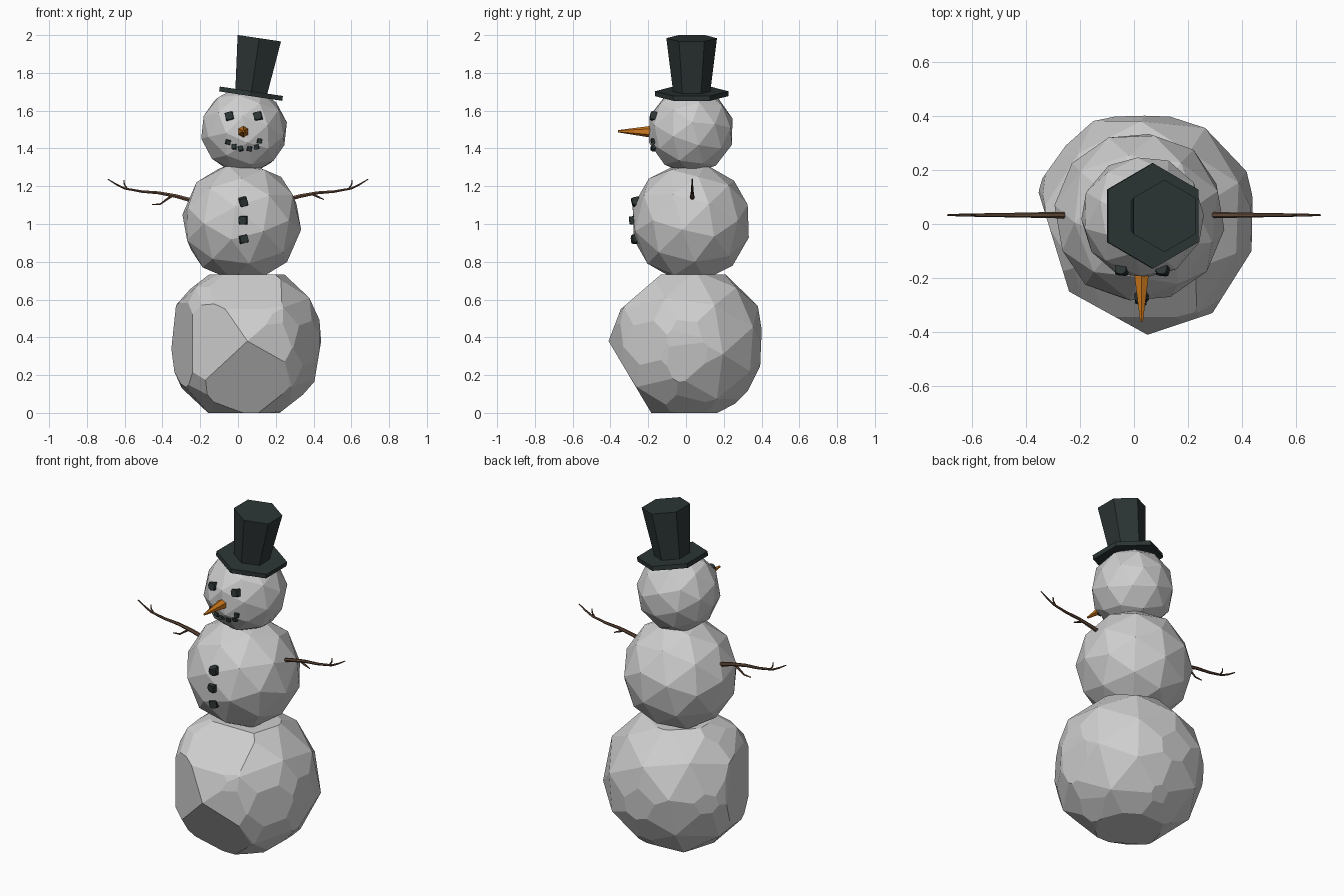
import bpy, bmesh, math, random
from mathutils import Vector, Matrix, Euler

if "Cube" in bpy.data.objects:
    bpy.data.objects.remove(bpy.data.objects["Cube"])

random.seed(4)


def material(name, rgb):
    m = bpy.data.materials.new(name)
    m.diffuse_color = (*rgb, 1)
    m.use_nodes = True
    m.node_tree.nodes["Principled BSDF"].inputs["Base Color"].default_value = m.diffuse_color
    return m


SNOW = material("snow_white", (0.62, 0.62, 0.62))
COAL = material("coal_black", (0.026, 0.036, 0.036))
CARROT = material("carrot_orange", (0.62, 0.19, 0.012))
WOOD = material("twig_brown", (0.12, 0.065, 0.04))


def finish(name, bm, mat):
    bmesh.ops.recalc_face_normals(bm, faces=bm.faces)
    me = bpy.data.meshes.new(name)
    bm.to_mesh(me)
    bm.free()
    me.materials.append(mat)
    ob = bpy.data.objects.new(name, me)
    bpy.context.collection.objects.link(ob)
    return ob


def slice_off(bm, point, normal):
    """Cut away everything beyond a plane and close the hole."""
    cut = bmesh.ops.bisect_plane(bm, geom=bm.verts[:] + bm.edges[:] + bm.faces[:],
                                 plane_co=point, plane_no=normal, clear_outer=True)
    edges = [e for e in cut["geom_cut"] if isinstance(e, bmesh.types.BMEdge)]
    if len(edges) > 2:
        bmesh.ops.edgeloop_fill(bm, edges=edges)


def snowball(name, centre, radius, rot, low, high, outlines=()):
    """Faceted ball, flat at bottom and top, optionally trimmed to outlines seen along an axis."""
    c = Vector(centre)
    bm = bmesh.new()
    bmesh.ops.create_icosphere(bm, subdivisions=2, radius=radius,
                               matrix=Matrix.Translation(c) @ Euler(rot).to_matrix().to_4x4())
    for u, v, pts in outlines:
        for p, q in zip(pts, pts[1:]):
            point, normal = c.copy(), Vector((0, 0, 0))
            point[u], point[v] = p
            normal[u], normal[v] = q[1] - p[1], p[0] - q[0]
            if normal.dot(point - c) < 0:
                normal.negate()
            slice_off(bm, point, normal.normalized())
    slice_off(bm, (0, 0, low), (0, 0, -1))
    slice_off(bm, (0, 0, high), (0, 0, 1))
    return finish(name, bm, SNOW)


def frustum(name, p1, p2, r1, r2, sides, mat, spin=0.0):
    """Tapered prism from p1 to p2."""
    a, b = Vector(p1), Vector(p2)
    rot = Vector((0, 0, 1)).rotation_difference(b - a).to_matrix().to_4x4()
    bm = bmesh.new()
    bmesh.ops.create_cone(bm, cap_ends=True, segments=sides, radius1=r1, radius2=r2,
                          depth=(b - a).length,
                          matrix=Matrix.Translation((a + b) / 2) @ rot @ Matrix.Rotation(spin, 4, 'Z'))
    return finish(name, bm, mat)


def lump(name, pos, size):
    """Small chipped block of coal."""
    rot = Euler([random.uniform(-0.3, 0.3) for _ in range(3)]).to_matrix().to_4x4()
    bm = bmesh.new()
    bmesh.ops.create_cube(bm, size=size)
    bmesh.ops.bevel(bm, geom=bm.verts[:], offset=size * 0.28, segments=1, affect='VERTICES')
    bm.transform(Matrix.Translation(pos) @ rot)
    return finish(name, bm, COAL)


def twig_curve(name, branches, side):
    """Tapered twigs; each point is x, z, radius."""
    cu = bpy.data.curves.new(name, 'CURVE')
    cu.dimensions = '3D'
    cu.bevel_depth = 1.0
    cu.bevel_resolution = 1
    cu.use_fill_caps = True
    for pts in branches:
        s = cu.splines.new('POLY')
        s.use_smooth = False
        s.points.add(len(pts) - 1)
        for p, (x, z, r) in zip(s.points, pts):
            p.co = (side * x, 0.033, z, 1)
            p.radius = r
    cu.materials.append(WOOD)
    bpy.context.collection.objects.link(bpy.data.objects.new(name, cu))


# three stacked snowballs; the bottom one is trimmed to its front, side and top outlines
FRONT = [(0.22, 0.0), (0.40, 0.14), (0.44, 0.38), (0.425, 0.575), (0.25, 0.73)]
FRONT_L = [(-0.15, 0.735), (-0.325, 0.60), (-0.36, 0.27), (-0.355, 0.19), (-0.19, 0.01)]
SIDE = [(0.22, 0.01), (0.39, 0.18), (0.407, 0.60), (0.235, 0.735)]
SIDE_F = [(-0.13, 0.735), (-0.345, 0.55), (-0.41, 0.38), (-0.19, 0.01)]
TOP = [(-0.36, 0.14), (-0.24, -0.25), (0.05, -0.41), (0.29, -0.33), (0.435, -0.10),
       (0.44, 0.16), (0.27, 0.40), (-0.165, 0.413), (-0.36, 0.14)]
snowball("bottom_ball", (0.04, 0.0, 0.37), 0.428, (0.5, 0.3, 0.2), 0.0, 0.733,
         [(0, 2, FRONT), (0, 2, FRONT_L), (1, 2, SIDE), (1, 2, SIDE_F), (0, 1, TOP)])
snowball("middle_ball", (0.02, 0.025, 1.01), 0.32, (0.2, 0.7, 0.5), 0.728, 1.305)
HEAD = Vector((0.032, 0.025, 1.495))
snowball("head", HEAD, 0.231, (0.9, 0.1, 0.4), 1.295, 1.70)

# tilted six-sided hat
tilt = math.radians(8.5)
up = Vector((math.sin(tilt), 0, math.cos(tilt)))
base = Vector((0.067, 0.03, 1.677))
frustum("hat_brim", base, base + up * 0.026, 0.195, 0.195, 6, COAL)
frustum("hat_crown", base + up * 0.02, base + up * 0.31, 0.098, 0.134, 6, COAL)

# carrot nose
frustum("nose", (0.028, -0.15, 1.488), (0.028, -0.36, 1.491), 0.036, 0.006, 6, CARROT)


# coal eyes and mouth set on the head surface
def on_head(x, z, r=0.22):
    return (x, HEAD.y - math.sqrt(r * r - (x - HEAD.x) ** 2 - (z - HEAD.z) ** 2), z)


for side, x in (("left", -0.045), ("right", 0.106)):
    lump(side + "_eye", on_head(x, 1.57), 0.042)
for i, (x, z) in enumerate(((-0.053, 1.435), (-0.02, 1.409), (0.014, 1.4),
                            (0.06, 1.4), (0.098, 1.409), (0.113, 1.44))):
    lump(f"mouth_coal_{i + 1}", on_head(x, z), 0.025)

# buttons
for i, (y, z) in enumerate(((-0.265, 1.118), (-0.276, 1.02), (-0.266, 0.92))):
    lump(f"button_{i + 1}", (0.028, y, z), 0.043)

# twig arms, mirrored
ARM = [
    [(0.22, 1.118, 0.013), (0.33, 1.148, 0.011), (0.42, 1.165, 0.009), (0.51, 1.172, 0.0075),
     (0.60, 1.188, 0.006), (0.645, 1.21, 0.005), (0.69, 1.238, 0.003)],
    [(0.345, 1.152, 0.008), (0.385, 1.125, 0.006), (0.41, 1.106, 0.005), (0.455, 1.102, 0.003)],
    [(0.585, 1.185, 0.005), (0.602, 1.21, 0.004), (0.604, 1.232, 0.003)],
]
# the right arm's lower twig is shorter and higher
ARM_R = [ARM[0], [(0.39, 1.16, 0.007), (0.42, 1.145, 0.006), (0.455, 1.13, 0.003)], ARM[2]]
twig_curve("left_arm", ARM, -1)
twig_curve("right_arm", ARM_R, 1)
